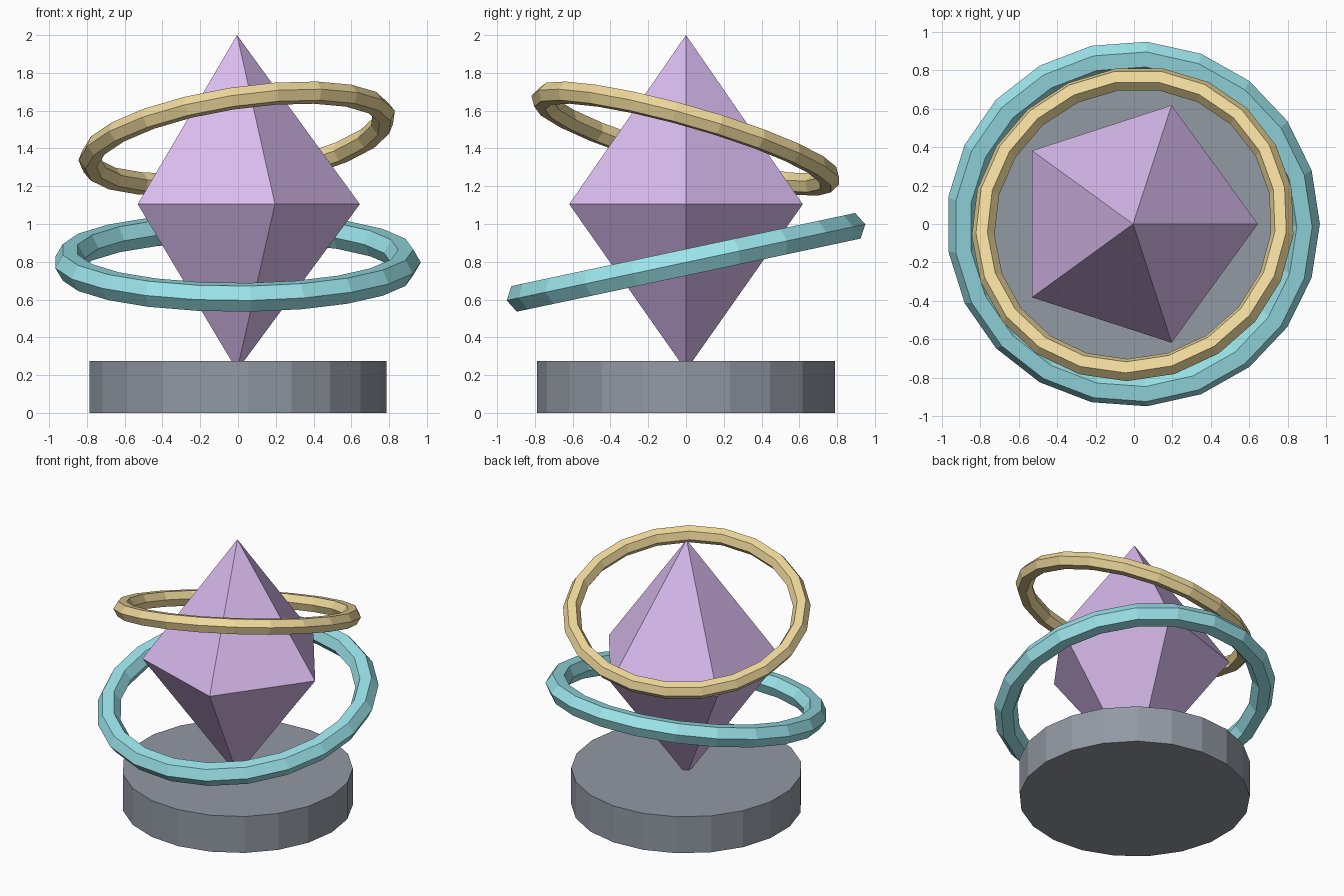
import bpy, bmesh
from math import radians, tau

if "Cube" in bpy.data.objects:
    bpy.data.objects.remove(bpy.data.objects["Cube"])

CX = -0.005      # shared axis of all parts
SEGMENTS = 21    # sides of the round parts


def paint(obj, color):
    mat = bpy.data.materials.new(obj.name + "_color")
    mat.diffuse_color = (*color, 1)
    mat.use_nodes = True
    mat.node_tree.nodes["Principled BSDF"].inputs["Base Color"].default_value = mat.diffuse_color
    obj.data.materials.append(mat)


def lathe(name, profile, sides, color):
    """Spin an (r, z) profile around the z axis, first corner on +x."""
    bm = bmesh.new()
    verts = [bm.verts.new((r, 0, z)) for r, z in profile]
    edges = [bm.edges.new(pair) for pair in zip(verts, verts[1:])]
    bmesh.ops.spin(bm, geom=verts + edges, cent=(0, 0, 0), axis=(0, 0, 1),
                   angle=tau, steps=sides)
    bmesh.ops.remove_doubles(bm, verts=bm.verts[:], dist=1e-4)
    bmesh.ops.dissolve_limit(bm, angle_limit=0.01, verts=bm.verts[:], edges=bm.edges[:])
    bmesh.ops.recalc_face_normals(bm, faces=bm.faces[:])
    mesh = bpy.data.meshes.new(name)
    bm.to_mesh(mesh)
    bm.free()
    obj = bpy.data.objects.new(name, mesh)
    obj.location.x = CX
    bpy.context.collection.objects.link(obj)
    paint(obj, color)


def ring(name, z, radius, tube, tilt, turn, color):
    """Tilted flat-shaded ring with a six-sided section."""
    bpy.ops.mesh.primitive_torus_add(
        major_segments=SEGMENTS, minor_segments=6,
        major_radius=radius, minor_radius=tube, location=(CX, 0, z),
        rotation=(radians(tilt), 0, radians(turn)))
    obj = bpy.context.object
    obj.name = name
    paint(obj, color)


# round pedestal
lathe("base", [(0, 0), (0.79, 0), (0.79, 0.275), (0, 0.275)], SEGMENTS,
      (0.29, 0.32, 0.37))

# five-sided double-pointed crystal, its tip sunk into the base
lathe("crystal", [(0, 0.225), (0.65, 1.105), (0, 2.0)], 5, (0.70, 0.50, 0.86))

# two floating rings
ring("lower_ring", 0.797, 0.893, 0.08, 12, 0, (0.33, 0.78, 0.83))
ring("upper_ring", 1.452, 0.79, 0.06, -18, 29, (0.86, 0.69, 0.33))
